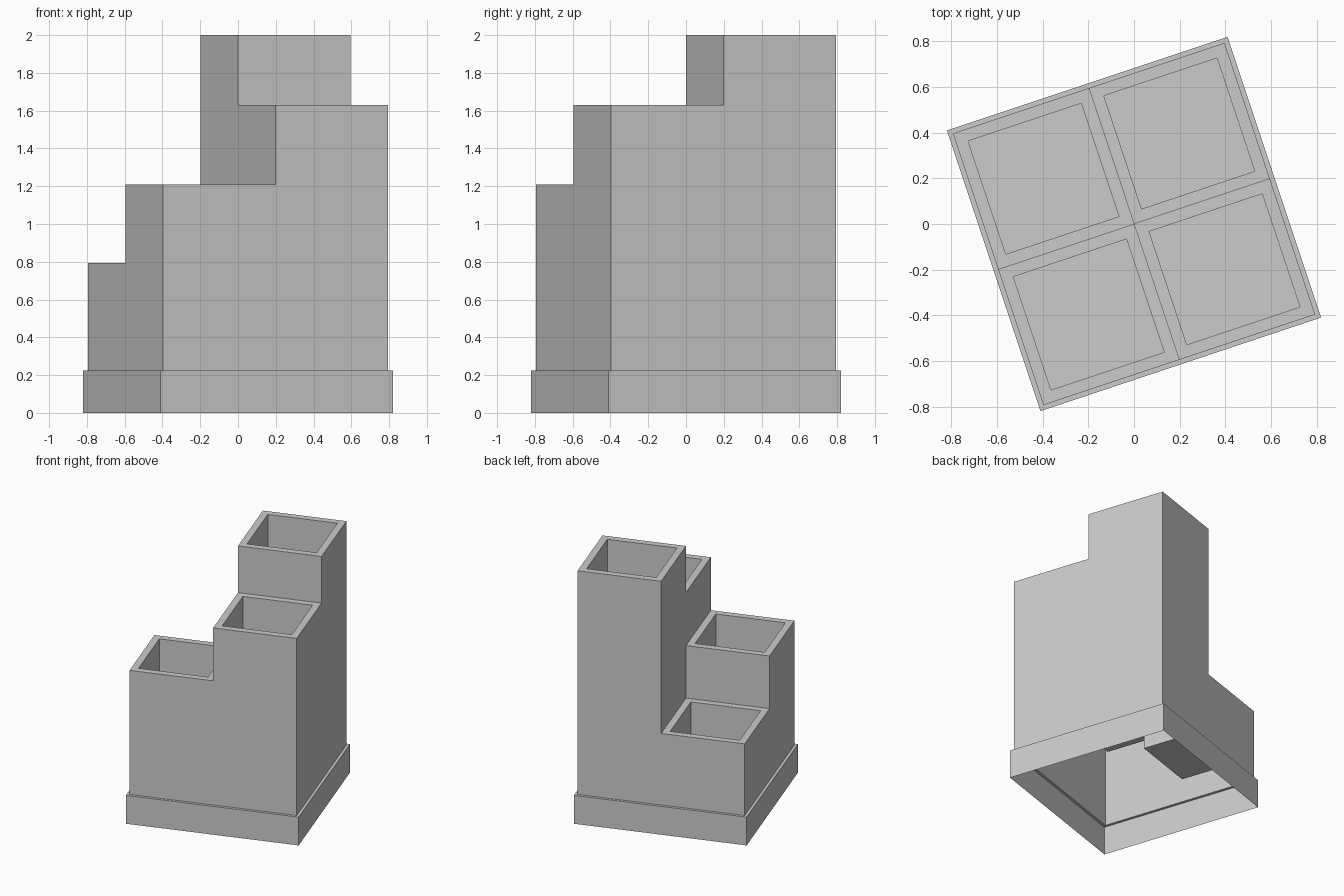
import bpy, bmesh, math

if "Cube" in bpy.data.objects:
    bpy.data.objects.remove(bpy.data.objects["Cube"])

TURN = math.atan2(1, 3)      # whole model is turned about z
CELL = 0.627                 # width of one planter box
RIM = 0.0525                 # rim width around each opening
DEPTH = 0.417                # depth of each opening
BASE = 0.648                 # half width of the base band
BASE_TOP = 0.225
# box height by quadrant (local column, row)
HEIGHTS = {(0, 0): 1.21, (1, 0): 1.63, (1, 1): 2.0, (0, 1): 0.793}


def square(x0, y0, x1, y1):
    """Corners counter-clockwise: the sides run front, right, back, left."""
    return [(x0, y0), (x1, y0), (x1, y1), (x0, y1)]


def loop(bm, pts, z):
    return [bm.verts.new((x, y, z)) for x, y in pts]


def bridge(bm, a, b, sides=range(4)):
    for i in sides:
        j = (i + 1) % 4
        bm.faces.new((a[i], a[j], b[j], b[i]))


def finish(bm, name):
    bmesh.ops.remove_doubles(bm, verts=bm.verts, dist=1e-5)
    loose = [v for v in bm.verts if not v.link_faces]
    bmesh.ops.delete(bm, geom=loose, context='VERTS')
    mesh = bpy.data.meshes.new(name)
    bm.to_mesh(mesh)
    bm.free()
    obj = bpy.data.objects.new(name, mesh)
    obj.rotation_euler.z = TURN
    bpy.context.collection.objects.link(obj)


# stepped boxes: one hollow shell with four recessed openings
bm = bmesh.new()
for (c, r), top in HEIGHTS.items():
    x, y = (c - 1) * CELL, (r - 1) * CELL
    outer = square(x, y, x + CELL, y + CELL)
    inner = square(x + RIM, y + RIM, x + CELL - RIM, y + CELL - RIM)
    edge = loop(bm, outer, top)
    lip = loop(bm, inner, top)
    floor = loop(bm, inner, top - DEPTH)
    bridge(bm, edge, lip)
    bridge(bm, lip, floor)
    bm.faces.new(floor)
    # outside walls reach the base, step walls reach the lower neighbour
    for i, (dc, dr) in enumerate([(0, -1), (1, 0), (0, 1), (-1, 0)]):
        low = HEIGHTS.get((c + dc, r + dr), BASE_TOP)
        if low < top:
            bridge(bm, loop(bm, outer, low), edge, [i])
finish(bm, "stepped_planter_boxes")

# base band: open underneath, with a narrow ledge on top
bm = bmesh.new()
band = square(-BASE, -BASE, BASE, BASE)
bottom = loop(bm, band, 0)
top = loop(bm, band, BASE_TOP)
ledge = loop(bm, square(-CELL, -CELL, CELL, CELL), BASE_TOP)
bridge(bm, bottom, top)
bridge(bm, top, ledge)
finish(bm, "base_band")
